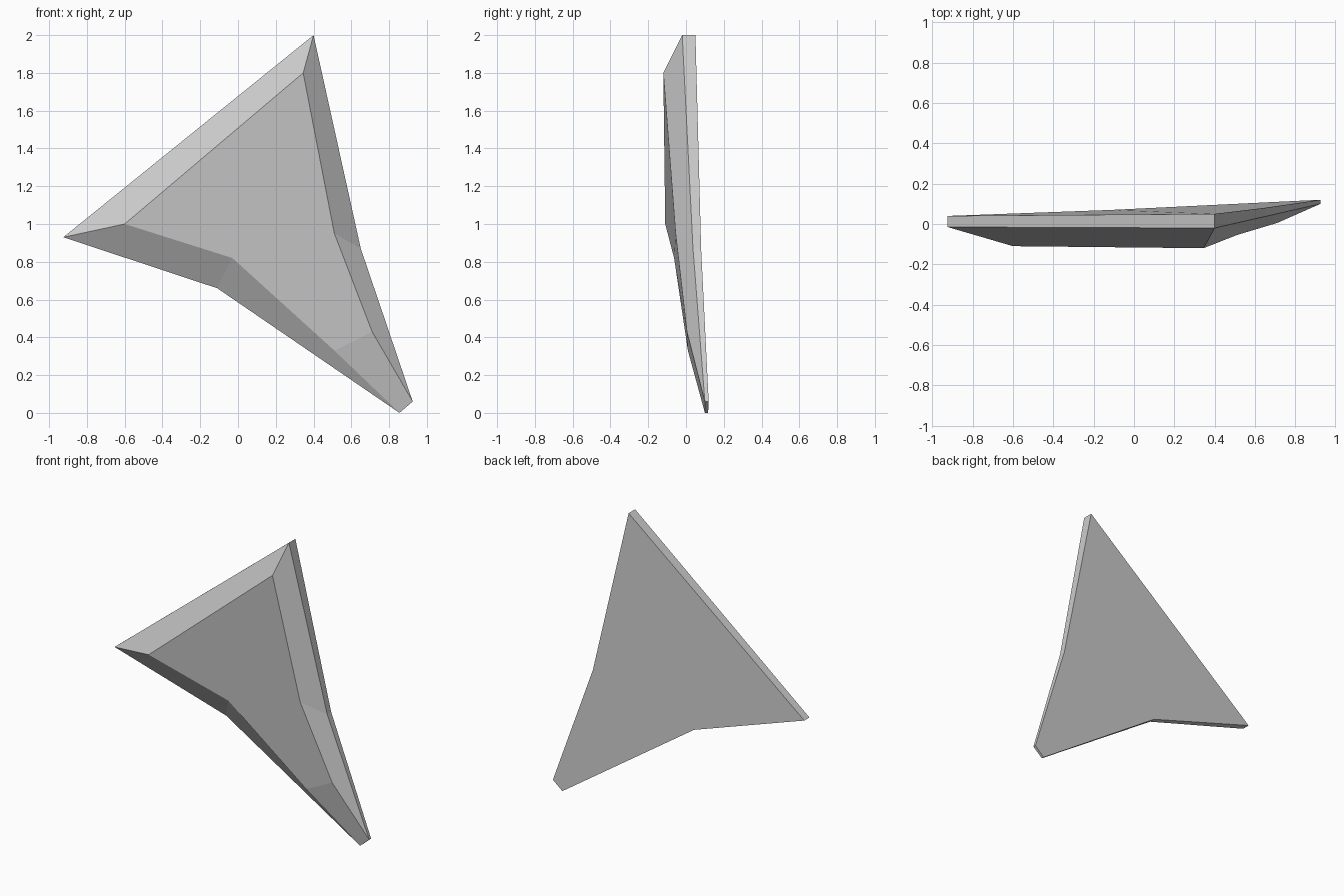
import bpy
import bmesh

cube = bpy.data.objects.get("Cube")
if cube:
    bpy.data.objects.remove(cube, do_unlink=True)

# Single grey material
grey = bpy.data.materials.new("plain_grey")
grey.use_nodes = True
colour = (0.6, 0.6, 0.6, 1)
grey.diffuse_color = colour
grey.node_tree.nodes["Principled BSDF"].inputs["Base Color"].default_value = colour

# Rim corners: x, z, front depth, back depth
rim = [
    (-0.925, 0.93, -0.015, 0.04),
    (0.40, 2.0, -0.02, 0.05),
    (0.65, 0.87, 0.037, 0.08),
    (0.925, 0.06, 0.10, 0.12),
    (0.855, 0.0, 0.10, 0.117),
    (-0.11, 0.66, 0.03, 0.07),
]
# Raised front plateau corners: x, y, z, in the same order as the rim
plateau = [
    (-0.60, -0.11, 1.0),
    (0.345, -0.12, 1.8),
    (0.51, -0.055, 0.95),
    (0.71, 0.005, 0.43),
    (0.51, 0.01, 0.33),
    (-0.03, -0.063, 0.82),
]

bm = bmesh.new()
back = [bm.verts.new((x, b, z)) for x, z, f, b in rim]
front = [bm.verts.new((x, f, z)) for x, z, f, b in rim]
top = [bm.verts.new(p) for p in plateau]

# Back panel, side walls, sloping bevels and front panel
bm.faces.new(back)
bm.faces.new(top)
for lower, upper in ((back, front), (front, top)):
    for i in range(len(rim)):
        j = (i + 1) % len(rim)
        bm.faces.new((lower[i], lower[j], upper[j], upper[i]))
bmesh.ops.recalc_face_normals(bm, faces=bm.faces)

mesh = bpy.data.meshes.new("faceted_shard")
bm.to_mesh(mesh)
bm.free()
mesh.materials.append(grey)
shard = bpy.data.objects.new("faceted_shard", mesh)
bpy.context.collection.objects.link(shard)
